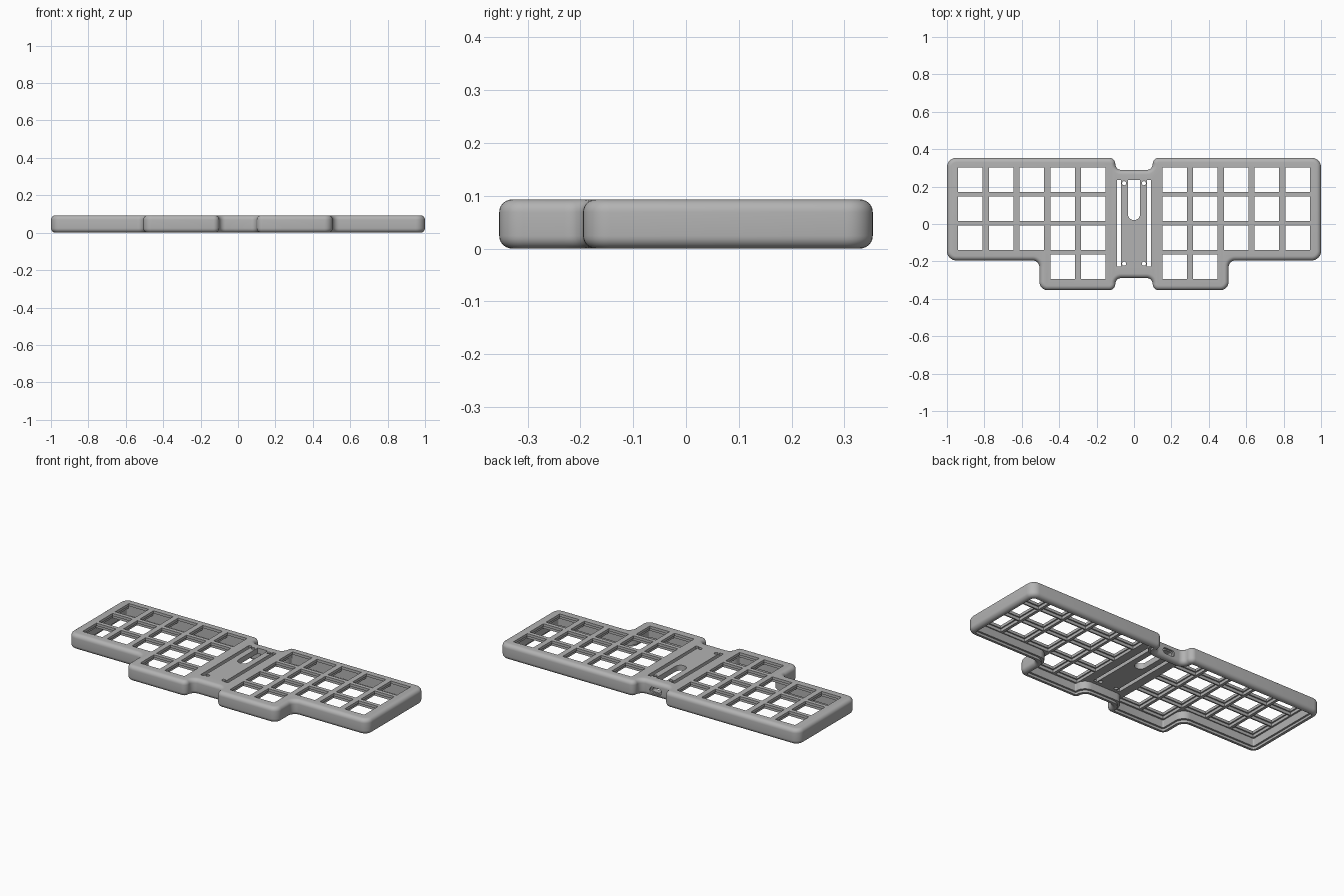
import bpy, bmesh, math
from mathutils import Vector, Matrix

if "Cube" in bpy.data.objects:
    bpy.data.objects.remove(bpy.data.objects["Cube"])

HEIGHT, EDGE = 0.093, 0.024      # case height and edge rounding
WALL, LIP = 0.042, 0.031         # wall thickness and cover ledge
CEILING, PLATE = 0.06, 0.077     # rib underside and key plate underside
PITCH_X, PITCH_Y, KEY = 0.1643, 0.155, 0.131

# Case outline, right half from front to back: x, y, corner radius
HALF = [(0.1, -0.289, 0.032), (0.1, -0.354, 0.032), (0.506, -0.354, 0.045),
        (0.506, -0.195, 0.035), (1, -0.195, 0.05), (1, 0.354, 0.05),
        (0.1, 0.354, 0.032), (0.1, 0.289, 0.032)]
CORNERS = HALF + [(-x, y, r) for x, y, r in reversed(HALF)]


def outline(inset, steps=8):
    """Inset case outline with filleted corners."""
    points = []
    for i, (x, y, r) in enumerate(CORNERS):
        p = Vector((x, y))
        a = (p - Vector(CORNERS[i - 1][:2])).normalized()
        b = (Vector(CORNERS[(i + 1) % len(CORNERS)][:2]) - p).normalized()
        turn = 1 if a.cross(b) > 0 else -1
        r = max(r - inset, 0.008) if turn > 0 else min(r + inset, 0.056)
        # Inward normals of both edges meet at the inset corner
        p = p + (a.orthogonal() + b.orthogonal()) * inset
        centre = p + (b - a) * r
        for k in range(steps + 1):
            t = k / steps * math.pi / 2
            points.append(centre - b * r * math.cos(t) + a * r * math.sin(t))
    return points


def loft(bm, layers):
    """Closed solid through stacked (points, z) rings."""
    rings = [[bm.verts.new((p[0], p[1], z)) for p in pts] for pts, z in layers]
    for low, high in zip(rings, rings[1:]):
        for i in range(len(low)):
            j = (i + 1) % len(low)
            bm.faces.new((low[i], low[j], high[j], high[i]))
    bm.faces.new(rings[0][::-1])
    bm.faces.new(rings[-1])


def prism(bm, pts, z0, z1):
    loft(bm, [(pts, z0), (pts, z1)])


def rect(x, y, w, h):
    return [(x - w / 2, y - h / 2), (x + w / 2, y - h / 2),
            (x + w / 2, y + h / 2), (x - w / 2, y + h / 2)]


def arc(x, y, r, start, end, n=16):
    span = [math.radians(start + (end - start) * k / n) for k in range(n + 1)]
    return [(x + r * math.cos(t), y + r * math.sin(t)) for t in span]


def disc(x, y, r):
    return arc(x, y, r, 0, 360)[:-1]


def finish(bm, name):
    bmesh.ops.recalc_face_normals(bm, faces=bm.faces)
    mesh = bpy.data.meshes.new(name)
    bm.to_mesh(mesh)
    bm.free()
    obj = bpy.data.objects.new(name, mesh)
    bpy.context.collection.objects.link(obj)
    return obj


def cut(body, bm):
    """Subtract a cutter from the body and discard it."""
    cutter = finish(bm, "cutter")
    cutter.hide_render = True
    mod = body.modifiers.new("cut", 'BOOLEAN')
    mod.object, mod.operation, mod.solver = cutter, 'DIFFERENCE', 'EXACT'
    bpy.context.view_layer.objects.active = body
    bpy.ops.object.modifier_apply(modifier=mod.name)
    bpy.data.objects.remove(cutter)


# Outer shell with rounded top and bottom edges
bm = bmesh.new()
turns = [k / 6 * math.pi / 2 for k in range(7)]
lower = [(outline(EDGE * (1 - math.sin(t))), EDGE * (1 - math.cos(t))) for t in turns]
loft(bm, lower + [(pts, HEIGHT - z) for pts, z in reversed(lower)])
case = finish(bm, "keyboard_case")

# Open underside with a stepped ledge for the cover
bm = bmesh.new()
loft(bm, [(outline(LIP), -0.02), (outline(LIP), 0.014),
          (outline(WALL), 0.014), (outline(WALL), CEILING)])
cut(case, bm)

# Key pockets from below, then the through holes
keys = [(side * (0.217 + col * PITCH_X), 0.237 - row * PITCH_Y)
        for side in (-1, 1) for row in range(4)
        for col in range(5 if row < 3 else 2)]
for size, top in ((KEY + 0.016, PLATE), (KEY, HEIGHT + 0.02)):
    bm = bmesh.new()
    for x, y in keys:
        prism(bm, rect(x, y, size, size), CEILING - 0.01, top)
    cut(case, bm)

# Centre panel: pin slots, long window and mounting holes
bm = bmesh.new()
for side in (-1, 1):
    prism(bm, rect(side * 0.08, 0.004, 0.022, 0.462), 0.03, 0.12)
    for y in (0.218, -0.212):
        prism(bm, disc(side * 0.053, y, 0.011), 0.03, 0.12)
window = arc(0, 0.054, 0.033, 180, 360) + [(0.033, 0.235), (-0.033, 0.235)]
prism(bm, window, 0.03, 0.12)
cut(case, bm)

# Cable port in the back wall: shallow recess and inner opening
for width, radius, depth in ((0.044, 0.018, 0.278), (0.034, 0.011, 0.22)):
    bm = bmesh.new()
    pill = (arc(width / 2, 0, radius, -90, 90) + arc(-width / 2, 0, radius, 90, 270))
    prism(bm, pill, 0, 0.32 - depth)
    bm.transform(Matrix.Translation((0, 0.32, 0.041)) @ Matrix.Rotation(math.pi / 2, 4, 'X'))
    cut(case, bm)

# Shading and colour
mat = bpy.data.materials.new("grey_plastic")
mat.use_nodes = True
colour = (0.45, 0.45, 0.45, 1)
mat.diffuse_color = colour
mat.node_tree.nodes["Principled BSDF"].inputs["Base Color"].default_value = colour
case.data.materials.clear()
case.data.materials.append(mat)
bpy.ops.object.select_all(action='DESELECT')
case.select_set(True)
bpy.context.view_layer.objects.active = case
bpy.ops.object.shade_smooth_by_angle(angle=math.radians(30))
